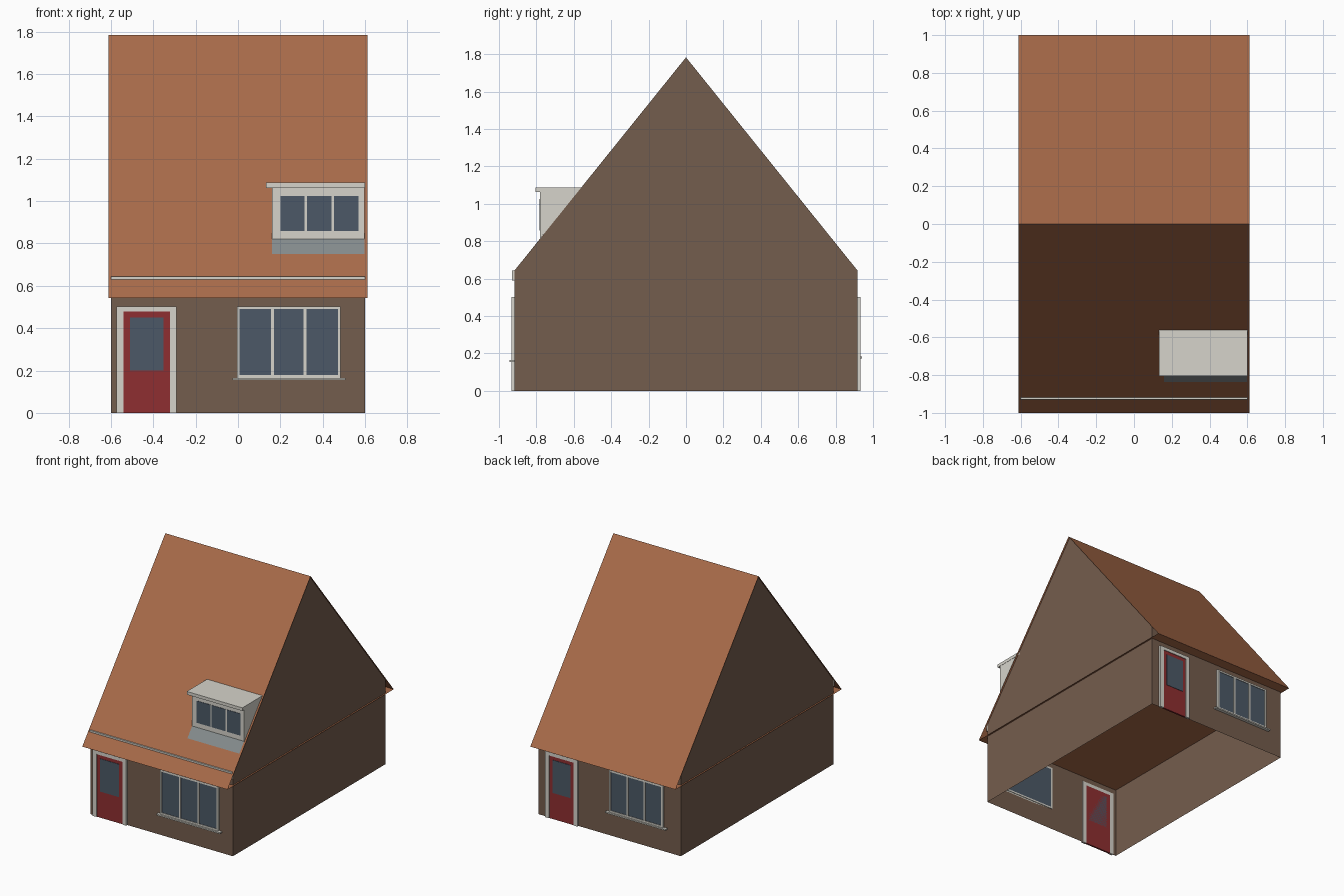
import bpy, math
from mathutils import Matrix

if "Cube" in bpy.data.objects:
    bpy.data.objects.remove(bpy.data.objects["Cube"])

RIDGE, EAVE, TOP = 1.785, 0.542, 0.642
HX, HY = 0.6, 0.918


def material(name, hexa):
    m = bpy.data.materials.new(name)
    rgb = [int(hexa[i:i + 2], 16) / 255 for i in (0, 2, 4)]
    m.diffuse_color = [c / 12.92 if c < 0.04 else ((c + 0.055) / 1.055) ** 2.4 for c in rgb] + [1]
    m.use_nodes = True
    m.node_tree.nodes["Principled BSDF"].inputs["Base Color"].default_value = m.diffuse_color
    return m


BRICK = material("brick", "745D4D")
TILE = material("roof_tile", "A86A49")
WHITE = material("white_paint", "D6D4CB")
GLASS = material("glass", "4C5967")
RED = material("red_paint", "8F2F31")
LEAD = material("lead", "858C8D")


def mesh(name, verts, faces, mat):
    me = bpy.data.meshes.new(name)
    me.from_pydata(verts, [], faces)
    me.materials.append(mat)
    ob = bpy.data.objects.new(name, me)
    bpy.context.collection.objects.link(ob)
    return ob


def boxes(name, spans, mat, back=False):
    """One object of boxes, each (x0, x1, y0, y1, z0, z1); back turns it to the rear wall."""
    verts, faces = [], []
    for x0, x1, y0, y1, z0, z1 in spans:
        n = len(verts)
        verts += [(x, y, z) for z in (z0, z1) for x, y in ((x0, y0), (x1, y0), (x1, y1), (x0, y1))]
        for f in ((3, 2, 1, 0), (4, 5, 6, 7), (0, 1, 5, 4), (1, 2, 6, 5), (2, 3, 7, 6), (3, 0, 4, 7)):
            faces.append([n + i for i in f])
    ob = mesh(name, verts, faces, mat)
    if back:
        ob.data.transform(Matrix.Rotation(math.pi, 4, 'Z'))
    return ob


def window(name, x0, x1, z0, z1, wall, border, bar, back=False, proud=0.014):
    """Three-light window: border, two mullions and a set-back pane."""
    f, b = wall - proud, wall + 0.004
    parts = [(x0, x1, f, b, z1 - border, z1), (x0, x1, f, b, z0, z0 + border),
             (x0, x0 + border, f, b, z0 + border, z1 - border),
             (x1 - border, x1, f, b, z0 + border, z1 - border)]
    inner = x1 - x0 - 2 * border
    for i in (1, 2):
        c = x0 + border + inner * i / 3
        parts.append((c - bar / 2, c + bar / 2, f, b, z0 + border, z1 - border))
    boxes(name + "_frame", parts, WHITE, back)
    boxes(name + "_glass", [(x0 + border, x1 - border, f + 0.004, b, z0 + border, z1 - border)], GLASS, back)


def door(name, x0, x1, z1, border, back=False):
    """White jambs and head, red leaf, glazed panel."""
    f, b = -HY - 0.014, -HY + 0.004
    h = z1 - 0.025
    boxes(name + "_frame", [(x0, x0 + border, f, b, 0, z1), (x1 - border, x1, f, b, 0, z1),
                            (x0 + border, x1 - border, f, b, h, z1)], WHITE, back)
    boxes(name + "_leaf", [(x0 + border, x1 - border, f + 0.005, b, 0, h)], RED, back)
    g = border + 0.03
    boxes(name + "_glass", [(x0 + g, x1 - g, f + 0.002, b, 0.2, 0.45)], GLASS, back)


# Walls, open underneath
corners = [(-HX, -HY), (HX, -HY), (HX, HY), (-HX, HY)]
mesh("walls", [(x, y, z) for z in (0, TOP) for x, y in corners],
     [(i, (i + 1) % 4, (i + 1) % 4 + 4, i + 4) for i in range(4)], BRICK)

# Gable triangles
gable = [(s * HX, y, z) for s in (-1, 1) for y, z in ((-HY, TOP), (HY, TOP), (0, RIDGE - 0.002))]
mesh("gables", gable, [(2, 1, 0), (3, 4, 5)], BRICK)

# Roof sheets with flat soffit, open at the ends
RX = 0.612
roof = [(x, y, z) for x in (-RX, RX) for y, z in ((-1, EAVE), (0, RIDGE), (1, EAVE))]
mesh("roof", roof, [(0, 3, 4, 1), (1, 4, 5, 2), (2, 5, 3, 0)], TILE)

# Board showing through the front roof slope
boxes("front_fascia", [(-HX, HX, -0.929, -HY, 0.59, 0.643)], WHITE)

# Front wall openings
door("front_door", -0.573, -0.29, 0.503, 0.032)
window("front_window", -0.005, 0.485, 0.165, 0.503, -HY, 0.013, 0.014)
boxes("front_sill", [(-0.025, 0.508, -0.945, -HY, 0.155, 0.165)], WHITE)

# Back wall openings, turned to the rear
door("back_door", -0.535, -0.262, 0.503, 0.032, True)
window("back_window", 0.003, 0.457, 0.183, 0.503, -HY, 0.013, 0.014, True)
boxes("back_sill", [(-0.022, 0.485, -0.942, -HY, 0.173, 0.183)], WHITE, True)

# Dormer: wedge-sided body, flat roof, window and lead apron
slope = (RIDGE - EAVE)


def roof_y(z):
    return -(RIDGE - z) / slope


D0, D1, DF = 0.16, 0.598, -0.78
profile = [(DF, 0.815), (DF, 1.065), (roof_y(1.065) + 0.01, 1.065)]
mesh("dormer_body", [(x, y, z) for x in (D0, D1) for y, z in profile],
     [(0, 1, 2), (5, 4, 3), (0, 3, 4, 1), (1, 4, 5, 2), (2, 5, 3, 0)], WHITE)
boxes("dormer_roof", [(0.132, 0.6, -0.805, roof_y(1.087), 1.063, 1.087)], WHITE)
boxes("dormer_glass", [(x, x + 0.115, DF - 0.003, DF + 0.01, 0.858, 1.025) for x in (0.2, 0.327, 0.454)], GLASS)
o = 0.005
mesh("dormer_apron", [(x, roof_y(z) - o, z) for z in (0.75, 0.822) for x in (D0, D1)], [(0, 1, 3, 2)], LEAD)
